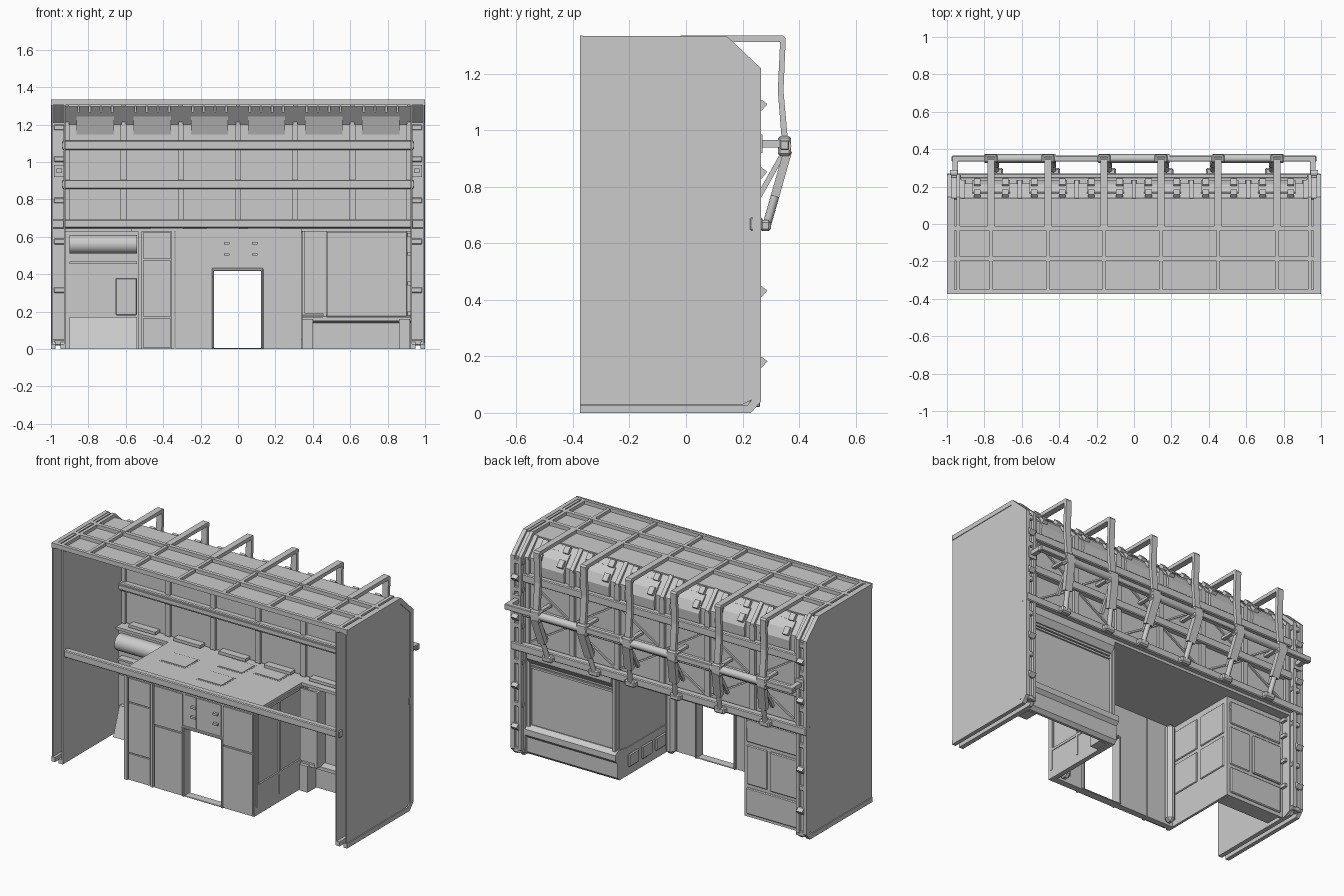
import bpy, bmesh, math
from mathutils import Vector, Matrix


def finish(name, bm):
    bmesh.ops.recalc_face_normals(bm, faces=bm.faces)
    me = bpy.data.meshes.new(name)
    bm.to_mesh(me)
    bm.free()
    ob = bpy.data.objects.new(name, me)
    bpy.context.collection.objects.link(ob)
    return ob


def boxes(name, items, bevel=0):
    """Each item: x0, x1, y0, y1, z0, z1."""
    bm = bmesh.new()
    for x0, x1, y0, y1, z0, z1 in items:
        m = Matrix.Translation(((x0 + x1) / 2, (y0 + y1) / 2, (z0 + z1) / 2)) @ Matrix.Diagonal((x1 - x0, y1 - y0, z1 - z0, 1))
        bmesh.ops.create_cube(bm, size=1, matrix=m)
    ob = finish(name, bm)
    if bevel:
        mod = ob.modifiers.new("bevel", 'BEVEL')
        mod.width, mod.segments = bevel, 1
    return ob


def bars(name, items, w, d=None, sides=0):
    """Straight members between point pairs; sides > 0 gives round ones."""
    bm = bmesh.new()
    for p, q in items:
        p, q = Vector(p), Vector(q)
        v = q - p
        z = v.normalized()
        side = Vector((1, 0, 0)) if abs(z.x) < .9 else Vector((0, 1, 0))
        y = z.cross(side).normalized()
        x = y.cross(z)
        m = Matrix.Translation((p + q) / 2) @ Matrix((x, y, z)).transposed().to_4x4()
        if sides:
            bmesh.ops.create_cone(bm, cap_ends=True, segments=sides, radius1=w / 2, radius2=w / 2, depth=v.length, matrix=m)
        else:
            bmesh.ops.create_cube(bm, size=1, matrix=m @ Matrix.Diagonal((w, d or w, v.length, 1)))
    ob = finish(name, bm)
    if sides:
        for f in ob.data.polygons:
            f.use_smooth = len(f.vertices) == 4
    return ob


def prisms(name, profile, spans):
    """Extrude a y-z profile over several x spans."""
    bm = bmesh.new()
    for a, b in spans:
        f = bm.faces.new([bm.verts.new((a, y, z)) for y, z in profile])
        r = bmesh.ops.extrude_face_region(bm, geom=[f])
        bmesh.ops.translate(bm, vec=(b - a, 0, 0), verts=[v for v in r['geom'] if isinstance(v, bmesh.types.BMVert)])
    return finish(name, bm)


def both(items):
    return items + [(-i[1], -i[0]) + tuple(i[2:]) for i in items]


# Double side walls
outline = [(-.375, .03), (.2, .03), (.24, .05), (.24, 1.21), (.14, 1.31), (-.375, 1.31)]
prisms("side_wall", outline, both([(.988, .996)]))
prisms("side_lining", [(y, z if z > .1 else z - .03) for y, z in outline], both([(.922, .93)]))
# Chamfered ribs running round each side wall
rib = [(-.375, 0), (.23, 0), (.265, .04), (.265, 1.22), (.145, 1.333), (-.375, 1.333),
       (-.375, 1.305), (.133, 1.305), (.236, 1.21), (.236, .05), (.218, .028), (-.375, .028)]
prisms("side_rib", rib, both([(.975, 1.0), (.93, .95)]))
prisms("side_rib_web", [(.236, .04), (.248, .04), (.248, 1.215), (.14, 1.322), (.13, 1.312), (.236, 1.21)], both([(.945, .98)]))
# Wedge clips and clamps on the rear posts
for z in (.18, .43, .85, 1.09):
    prisms("post_clip", [(.255, z - .02), (.268, z - .02), (.288, z + .003), (.268, z + .018), (.255, z + .018)], both([(.945, .985)]))
boxes("post_clamp", both([(.925, .985, .225, .262, z, z + .03) for z in (.02, .3, .56, .78, 1.0, 1.17)]), .004)
boxes("lining_bracket", both([(.905, .925, .17, .22, z, z + .02) for z in (.18, .34, .5, .6)]))

# Roof panel and grid
boxes("roof_panel", [(-.98, .98, -.37, .14, 1.305, 1.312)])
boxes("roof_long_beam", [(-1, 1, y - .012, y + .012, 1.31, 1.333) for y in (-.362, -.185, -.022)])
roof_x = (-.97, -.765, -.46, -.16, .145, .45, .765, .97)
boxes("roof_cross_beam", [(x - .01, x + .01, -.37, .14, 1.308, 1.33) for x in roof_x])
boxes("roof_front_edge", [(-1, 1, -.375, -.366, 1.312, 1.335)])

# Rear wall, sloping to the roof
prisms("rear_wall", [(.205, .65), (.217, .65), (.217, 1.21), (.135, 1.305), (.125, 1.297), (.205, 1.2)], [(-.925, .925)])
mull = [k * .305 for k in range(-3, 4)]
boxes("wall_mullion", [(x - .017, x + .017, .19, .235, .65, 1.2) for x in mull])
prisms("slope_mullion", [(.19, 1.2), (.235, 1.2), (.235, 1.215), (.14, 1.315), (.12, 1.3), (.19, 1.215)],
       [(x - .012, x + .012) for x in mull])
boxes("wall_rail", [(-.94, .94, .17, .25, z - .025, z + .025) for z in (.88, 1.09)], .005)
boxes("rail_lip", [(-.94, .94, .162, .172, z - .012, z + .012) for z in (.88, 1.09)])
boxes("lower_rear_rail", [(-1, 1, .225, .27, .645, .692)], .005)
boxes("front_beam", [(-.935, .935, -.36, -.32, .648, .692)], .005)
braces = []
for i in range(6):
    a, b = mull[i] + .02, mull[i + 1] - .02
    if i % 2:
        a, b = b, a
    braces += [((a, .225, .7), (b, .225, .86)), ((b, .225, .9), (a, .225, 1.07))]
bars("wall_brace", braces, .01)
# Small latches on the slope, curved covers and inner hooks
latches, covers, hooks = [], [], []
for i in range(6):
    c = (mull[i] + mull[i + 1]) / 2
    for dx in (-.09, -.03, .03, .09):
        hooks.append((c + dx - .006, c + dx + .006, .11, .14, 1.265, 1.3))
    for dx in (-.075, .075):
        latches.append(((c + dx, .15, 1.307), (c + dx, .178, 1.275)))
        latches.append(((c + dx, .205, 1.245), (c + dx, .236, 1.21)))
    covers.append((c - .1, c + .1))
bars("slope_latch", latches, .035, .02)
boxes("slope_hook", hooks)
prisms("slope_cover", [(.215, 1.12), (.23, 1.12), (.235, 1.18), (.21, 1.235), (.17, 1.275), (.16, 1.27)], covers)
boxes("wall_ledge", [(a + .01, b - .01, .16, .205, .652, .67) for a, b in covers])

# Six outrigger hoops behind the wall
hoop = [(-.02, 1.315), (-.02, 1.335), (.345, 1.335), (.353, 1.325), (.345, 1.14), (.362, .95),
        (.34, .95), (.325, 1.14), (.333, 1.312)]
hoop_x = roof_x[1:-1]
prisms("hoop", hoop, [(x - .019, x + .019) for x in hoop_x])
boxes("hoop_arm", [(x - .012, x + .012, .22, .35, .947, .963) for x in hoop_x])
# Outer rail with thicker sleeves and pivots
boxes("outer_rail", [(-.975, .975, .333, .365, .93, .965)], .004)
bars("rail_sleeve", [((c - .19, .35, .945), (c + .19, .35, .945)) for c in (-.61, 0, .61)], .046, sides=12)
boxes("rail_pivot", [(x - .035, x + .035, .325, .372, .91, .98) for x in hoop_x], .008)
boxes("rail_end_arm", both([(.94, .97, .2, .345, .94, .965), (.93, .985, .22, .27, .92, .985)]))
# Actuators leaning in pairs, with thin stays
lower, rods, stays = [], [], []
for i, x in enumerate(hoop_x):
    d = .03 if i < 4 else -.03
    top, low = Vector((x, .36, .925)), Vector((x + d, .286, .665))
    mid = top.lerp(low, .6)
    lower.append((top, mid))
    rods.append((mid, low))
    stays.append(((x, .345, .92), (x, .255, .76)))
bars("actuator_body", lower, .05, .03)
bars("actuator_rod", rods, .03, sides=10)
bars("outrigger_stay", stays, .018)
feet = [r[1].x for r in rods]
boxes("actuator_foot", [(x - .035, x + .035, .262, .3, .643, .682) for x in feet], .008)

# Mezzanine deck with hatches
boxes("deck", [(-.57, .34, -.335, .24, .628, .645), (.34, .925, .13, .24, .628, .645), (-.925, -.57, .14, .24, .628, .645)])
for cx, cy in ((-.38, -.02), (-.08, -.1), (-.08, .1), (.14, .14)):
    boxes("hatch", [(cx - .08, cx + .08, cy - .06, cy + .06, .643, .649)])
    boxes("hatch_rim", [(cx - .088, cx + .088, cy - .068, cy + .068, .643, .646)])

# Front wall with open doorway
boxes("front_wall", [(-.335, -.13, -.33, -.29, 0, .63), (.125, .34, -.33, -.29, 0, .63), (-.13, .125, -.33, -.29, .425, .63)])
boxes("front_panel", [(-.33, -.14, -.338, -.328, .39, .625), (-.33, -.14, -.336, -.328, .01, .38),
                      (.135, .335, -.338, -.328, .39, .625), (.135, .335, -.336, -.328, .01, .38),
                      (-.125, -.05, -.336, -.328, .435, .625), (-.04, .12, -.336, -.328, .435, .625)])
boxes("door_frame", [(-.14, -.128, -.342, -.275, 0, .43), (.122, .135, -.342, -.275, 0, .43),
                     (-.14, .135, -.342, -.275, .418, .432), (-.14, .135, -.335, -.28, 0, .006)], .003)
boxes("wall_handle", [(x - .015, x + .015, -.352, -.336, z, z + .012) for x in (-.06, .09) for z in (.5, .56)])
# Left column of the central block
boxes("left_column", [(-.515, -.35, -.325, -.29, 0, .63)])
boxes("column_panel", [(-.505, -.36, -.336, -.322, a, b) for a, b in ((.005, .165), (.172, .475), (.482, .625))])
boxes("column_edge", [(x - .008, x + .008, -.338, -.29, 0, .635) for x in (-.522, -.348)])
# Side walls of the central block, with panel trim
boxes("block_left_wall", [(-.535, -.52, -.335, .18, 0, .63)])
boxes("block_left_trim", [(-.52, -.51, y, y + .2, z, z + .19) for y in (-.27, -.04) for z in (.19, .4)], .004)
boxes("block_right_wall", [(.315, .335, -.33, .19, .17, .63), (.31, .34, -.3, .2, 0, .17)])
boxes("block_right_frame", [(.333, .344, y, y + .015, .05, .62) for y in (-.31, -.09, .13)]
      + [(.333, .344, -.31, .14, z, z + .015) for z in (.17, .61)])
boxes("low_window", [(.298, .312, y, y + .1, .05, .13) for y in (-.24, -.11, .02)], .006)
boxes("inner_corner_post", [(.25, .31, -.29, -.23, 0, .62), (-.505, -.45, -.29, -.23, 0, .62)], .02)

# Right rear bay: screen, frame and counter
boxes("bay_screen", [(.33, .925, .185, .2, .17, .63)])
boxes("screen_frame", [(.32, .345, .18, .222, .16, .635), (.9, .925, .18, .222, .16, .635)], .004)
prisms("screen_hood", [(.19, .56), (.215, .565), (.24, .6), (.24, .63), (.19, .64)], [(.34, .91)])
boxes("screen_slat", [(.35, .9, .198, .21, z, z + .012) for z in (.53, .55)])
prisms("counter", [(.12, .15), (.12, .17), (.21, .185), (.24, .165), (.24, .13), (.22, .11), (.22, .02),
                   (.2, 0), (.185, 0), (.185, .14)], [(.31, .93)])
boxes("counter_pillar", [(.345, .4, .1, .18, 0, .16), (.86, .92, .1, .18, 0, .16)])
boxes("bay_inner_panel", [(.475, .9, .165, .185, .175, .625)])
bars("bay_hinged_panel", [((.41, .1, .19), (.41, .1, .63))], .11, .012)
boxes("hinge_strip", [(.455, .472, .09, .18, .17, .63)])

# Left rear bay: stepped panels
boxes("left_bay_panel", [(-.925, -.52, .165, .18, 0, .63)])
boxes("left_bay_plate", [(-.9, -.54, .178, .19, .46, .6), (-.9, -.7, .178, .195, .2, .44),
                         (-.68, -.54, .178, .188, .2, .44), (-.9, -.54, .178, .192, .02, .18)], .006)
boxes("left_bay_box", [(-.655, -.54, .1, .166, .18, .38)], .005)
boxes("left_bay_shelf", [(-.9, -.54, .12, .166, .455, .467)])
bars("left_bay_roll", [((-.9, .14, .56), (-.54, .14, .56))], .1, sides=16)
prisms("left_bay_step", [(.08, 0), (.166, 0), (.166, .17), (.14, .17)], [(-.9, -.54)])
